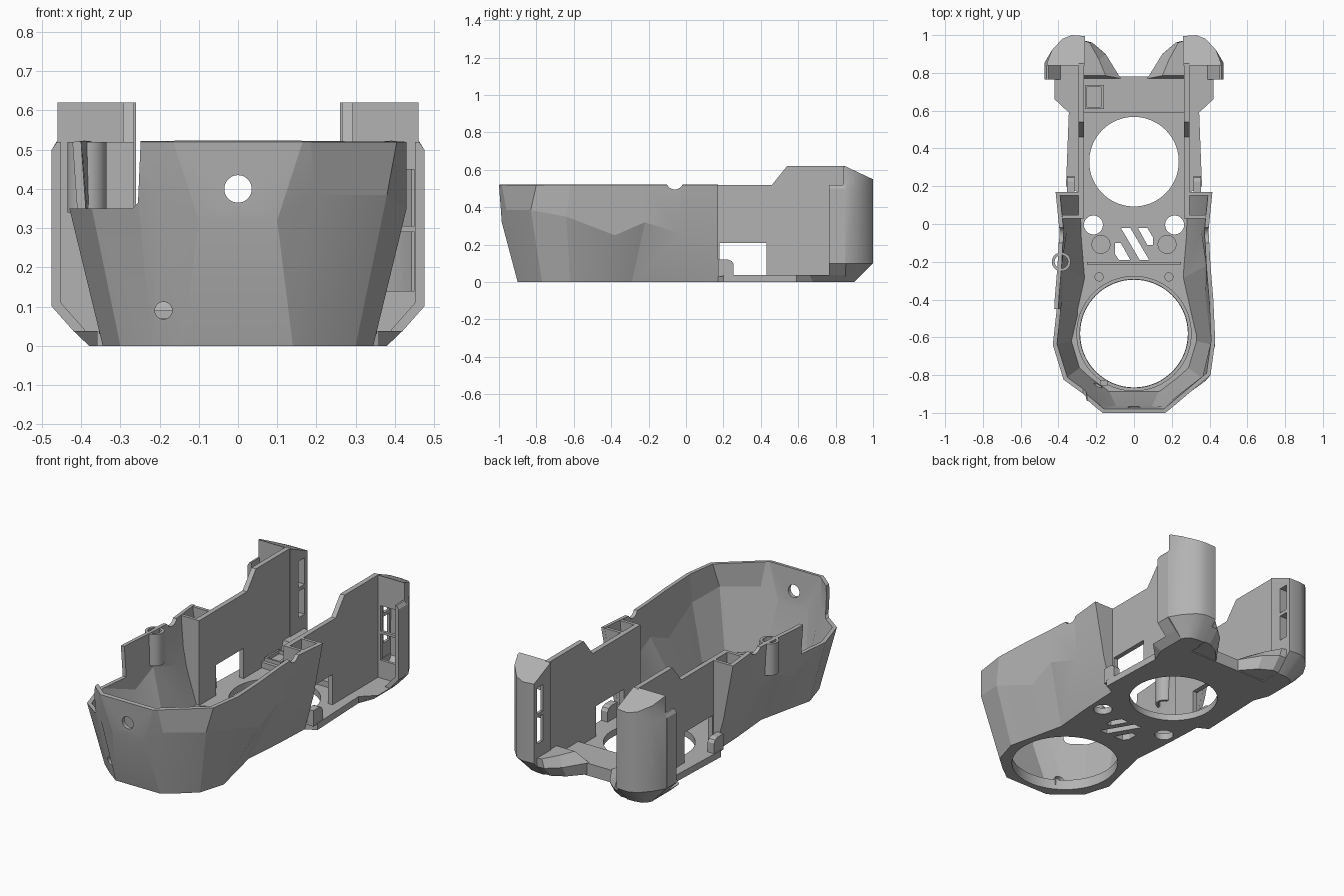
import bpy, bmesh, math
from mathutils import Matrix, Vector

old = bpy.data.objects.get("Cube")
if old:
    bpy.data.objects.remove(old, do_unlink=True)

grey = bpy.data.materials.new("plain_grey")
grey.use_nodes = True
grey.diffuse_color = (0.45, 0.45, 0.45, 1)
grey.node_tree.nodes["Principled BSDF"].inputs["Base Color"].default_value = (0.45, 0.45, 0.45, 1)


def finish(name, bm, fix=True):
    if fix:
        bmesh.ops.recalc_face_normals(bm, faces=bm.faces[:])
    mesh = bpy.data.meshes.new(name)
    bm.to_mesh(mesh)
    bm.free()
    mesh.materials.append(grey)
    ob = bpy.data.objects.new(name, mesh)
    bpy.context.scene.collection.objects.link(ob)
    return ob


def loft(name, rings, closed=True):
    """Join rings of points; cap the ends when closed."""
    bm = bmesh.new()
    rows = [[bm.verts.new(p) for p in r] for r in rings]
    n = len(rows[0])
    for a, b in zip(rows, rows[1:]):
        for i in range(n if closed else n - 1):
            j = (i + 1) % n
            bm.faces.new((a[i], a[j], b[j], b[i]))
    if closed:
        bm.faces.new(rows[0])
        bm.faces.new(rows[-1])
    return finish(name, bm, closed)


def prism(name, pts, lo, hi, axis="z", s=1):
    """Extrude a 2D outline along an axis; s = -1 mirrors it in x."""
    place = {"z": lambda p, d: (s * p[0], p[1], d),
             "y": lambda p, d: (s * p[0], d, p[1]),
             "x": lambda p, d: (s * d, p[0], p[1])}[axis]
    return loft(name, [[place(p, d) for p in pts] for d in (lo, hi)])


def box(name, x, y, z, s=1):
    return prism(name, [(x[0], y[0]), (x[1], y[0]), (x[1], y[1]), (x[0], y[1])], z[0], z[1], "z", s)


def cyl(name, c, r, h, axis="Z", n=48):
    bm = bmesh.new()
    rot = {"Z": Matrix(), "X": Matrix.Rotation(math.pi / 2, 4, "Y"),
           "Y": Matrix.Rotation(math.pi / 2, 4, "X")}[axis]
    bmesh.ops.create_cone(bm, cap_ends=True, segments=n, radius1=r, radius2=r, depth=h,
                          matrix=Matrix.Translation(Vector(c)) @ rot)
    return finish(name, bm)


def bake(ob):
    dg = bpy.context.evaluated_depsgraph_get()
    mesh = bpy.data.meshes.new_from_object(ob.evaluated_get(dg))
    ob.modifiers.clear()
    ob.data = mesh


def shell(ob, t):
    m = ob.modifiers.new("wall", "SOLIDIFY")
    m.thickness, m.offset, m.use_even_offset = t, -1, True
    bake(ob)


def cut(ob, *cutters):
    for c in cutters:
        m = ob.modifiers.new("cut", "BOOLEAN")
        m.operation, m.solver, m.object = "DIFFERENCE", "EXACT", c
        c.hide_render = True
    bake(ob)
    for c in cutters:
        bpy.data.objects.remove(c, do_unlink=True)


def smooth(ob, angle):
    bpy.ops.object.select_all(action="DESELECT")
    ob.select_set(True)
    bpy.context.view_layer.objects.active = ob
    bpy.ops.object.shade_smooth_by_angle(angle=math.radians(angle))


def both(half):
    """Full open outline from a +x half listed front to rear."""
    return [(-p[0], *p[1:]) for p in reversed(half)] + list(half)


# Faceted front shell, flaring upwards
low = [(0.14, -0.9), (0.22, -0.84), (0.3, -0.77), (0.345, -0.62), (0.308, -0.46), (0.27, -0.29),
       (0.29, -0.05), (0.3, 0.17)]
mid = [(0.1, -0.985, 0.32), (0.2, -0.96, 0.385), (0.38, -0.83, 0.385), (0.43, -0.64, 0.35),
       (0.4, -0.38, 0.25), (0.4, -0.22, 0.32), (0.375, -0.03, 0.26), (0.355, 0.17, 0.2)]
top = [(0.165, -1.0), (0.185, -0.985), (0.405, -0.8), (0.43, -0.62), (0.42, -0.4), (0.405, -0.22),
       (0.395, -0.03), (0.415, 0.17)]
front_shell = loft("front_shell", [both([(*p, 0) for p in low]), both(mid),
                                   both([(*p, 0.52) for p in top])], closed=False)
shell(front_shell, 0.022)
cut(front_shell,
    cyl("hole_cutter", (0, -1, 0.4), 0.035, 0.3, "Y"),
    cyl("small_hole_cutter", (-0.19, -0.88, 0.09), 0.022, 0.2, "Y", 24),
    cyl("rim_notch_cutter", (0, -0.06, 0.54), 0.045, 1.2, "X"),
    prism("corner_notch_cutter", [(-0.6, 0.35), (-0.27, 0.35), (-0.255, 0.365), (-0.245, 0.6), (-0.6, 0.6)],
          -1.1, -0.45, "y"))
smooth(front_shell, 12)

# Floor under the front shell and rear bay
rear_start = [(0.3, 0.17), (0.36, 0.2), (0.345, 0.59)]
rear_end = [(0.25, 0.85), (0.25, 0.78), (0.08, 0.78)]
floor_low = low[:-1] + rear_start + [(0.38, 0.68), (0.38, 0.85)] + rear_end
floor_top = low[:-1] + rear_start + [(0.42, 0.66), (0.42, 0.85)] + rear_end
floor = loft("floor", [both([(*p, 0) for p in floor_low]), both([(*p, 0.038) for p in floor_top])])
slots = [[(-0.1, -0.1), (-0.07, -0.1), (-0.02, -0.19), (-0.08, -0.19), (-0.1, -0.16)],
         [(-0.07, -0.02), (-0.02, -0.02), (0.08, -0.19), (0.03, -0.19)],
         [(0.02, -0.02), (0.07, -0.02), (0.1, -0.07), (0.1, -0.11), (0.07, -0.11)]]
cut(floor,
    cyl("front_opening_cutter", (0, -0.58, 0), 0.285, 0.3, n=72),
    cyl("rear_opening_cutter", (0, 0.33, 0), 0.237, 0.3, n=72),
    *[cyl("round_hole_cutter", (s * 0.215, -0.005, 0), 0.05, 0.3) for s in (1, -1)],
    *[prism("vent_cutter", p, -0.1, 0.2) for p in slots])
smooth(floor, 20)

# Raised ring around the front opening
ring = cyl("front_ring", (0, -0.58, 0.045), 0.305, 0.03, n=72)
cut(ring, cyl("ring_cutter", (0, -0.58, 0), 0.287, 0.3, n=72))
smooth(ring, 30)

# Rear crossbar and small floor details
box("rear_crossbar", (-0.27, 0.27), (0.59, 0.78), (0.02, 0.07))
bay = box("connector_frame", (-0.26, -0.16), (0.61, 0.735), (0.06, 0.09))
cut(bay, box("frame_cutter", (-0.25, -0.175), (0.62, 0.725), (0.05, 0.2)))
box("cross_rib", (-0.25, 0.25), (-0.215, -0.2), (0.03, 0.07))
box("alignment_tab", (-0.18, -0.14), (-0.855, -0.825), (0.03, 0.07))

pod_low = [(0.26, 0.84), (0.37, 0.84), (0.38, 0.85), (0.37, 0.87), (0.35, 0.89), (0.3, 0.9), (0.26, 0.9)]
pod_full = [(0.26, 0.84), (0.475, 0.84), (0.473, 0.855), (0.435, 0.92), (0.38, 0.98), (0.33, 1.0), (0.26, 0.995)]
pod_neck = [(min(x, 0.46), y) for x, y in pod_full]

for s, side in ((1, "left"), (-1, "right")):
    # Flat rear wall with a low window
    wall = prism(side + "_rear_wall", [(0.04, 0.02), (0.86, 0.02), (0.86, 0.61), (0.85, 0.62), (0.54, 0.62),
                                       (0.46, 0.52), (0.04, 0.52)], 0.265, 0.293, "x", s)
    cut(wall, box("window_cutter", (0.2, 0.4), (0.18, 0.43), (0.038, 0.21), s))

    # Hollow post between shell and rear wall
    gusset = [(0.265, 0.02), (0.29, 0.02), (0.35, 0.22), (0.385, 0.4), (0.395, 0.52), (0.265, 0.52)]
    for label, y in (("front", 0.03), ("rear", 0.152)):
        prism(f"{side}_post_{label}", gusset, y, y + 0.018, "y", s)

    # Rounded tab behind the post
    prism(side + "_tab", [(0.17, 0.03), (0.255, 0.03), (0.255, 0.095), (0.245, 0.112), (0.225, 0.12),
                          (0.17, 0.12)], 0.315, 0.355, "x", s)

    # Hollow rear pod with a sloped cap
    rings = [[(s * x, y, 0) for x, y in pod_low],
             [(s * x, y, 0.1) for x, y in pod_full],
             [(s * x, y, 0.5) for x, y in pod_full],
             [(s * x, y, 0.525) for x, y in pod_neck],
             [(s * x, y, 0.62 - max(0, y - 0.85) * 0.47) for x, y in pod_neck]]
    pod = loft(side + "_rear_pod", rings)
    shell(pod, 0.016)
    openings = [(0.14, 0.29), (0.305, 0.45)] if s > 0 else [(0.31, 0.6)]
    cut(pod,
        *[box("front_slot_cutter", (0.31, 0.45), (0.8, 0.875), z, s) for z in openings],
        *[box("inner_slot_cutter", (0.2, 0.31), (0.915, 0.97), z, s) for z in ((0.2, 0.35), (0.37, 0.52))])
    smooth(pod, 28)

    # Side skirt reaching forward from the pod
    prism(side + "_pod_skirt", [(0.39, 0.02), (0.42, 0.038), (0.475, 0.1), (0.475, 0.5), (0.462, 0.52),
                                (0.452, 0.52), (0.452, 0.11), (0.39, 0.04)], 0.765, 0.85, "y", s)

    # Angled foot joining pod and crossbar
    foot_low = [(0.07, 0.77), (0.15, 0.86), (0.22, 0.9), (0.28, 0.9), (0.28, 0.77)]
    foot_mid = [(0.07, 0.77), (0.15, 0.9), (0.22, 0.96), (0.28, 0.965), (0.28, 0.77)]
    foot_top = [(0.15, 0.785), (0.185, 0.87), (0.235, 0.96), (0.28, 0.975), (0.28, 0.785)]
    loft(side + "_foot", [[(s * x, y, z) for x, y in r]
                          for r, z in ((foot_low, 0.005), (foot_mid, 0.07), (foot_top, 0.12))])

    # Screw bosses
    smooth(cyl(side + "_boss", (s * 0.175, -0.108, 0.045), 0.05, 0.04), 30)
    smooth(cyl(side + "_small_boss", (s * 0.185, -0.28, 0.045), 0.024, 0.04, n=24), 30)

# Round cable guide on the right wall
guide = cyl("cable_guide", (-0.385, -0.2, 0.43), 0.05, 0.18)
cut(guide, cyl("guide_cutter", (-0.385, -0.2, 0.43), 0.035, 0.4))
smooth(guide, 30)
